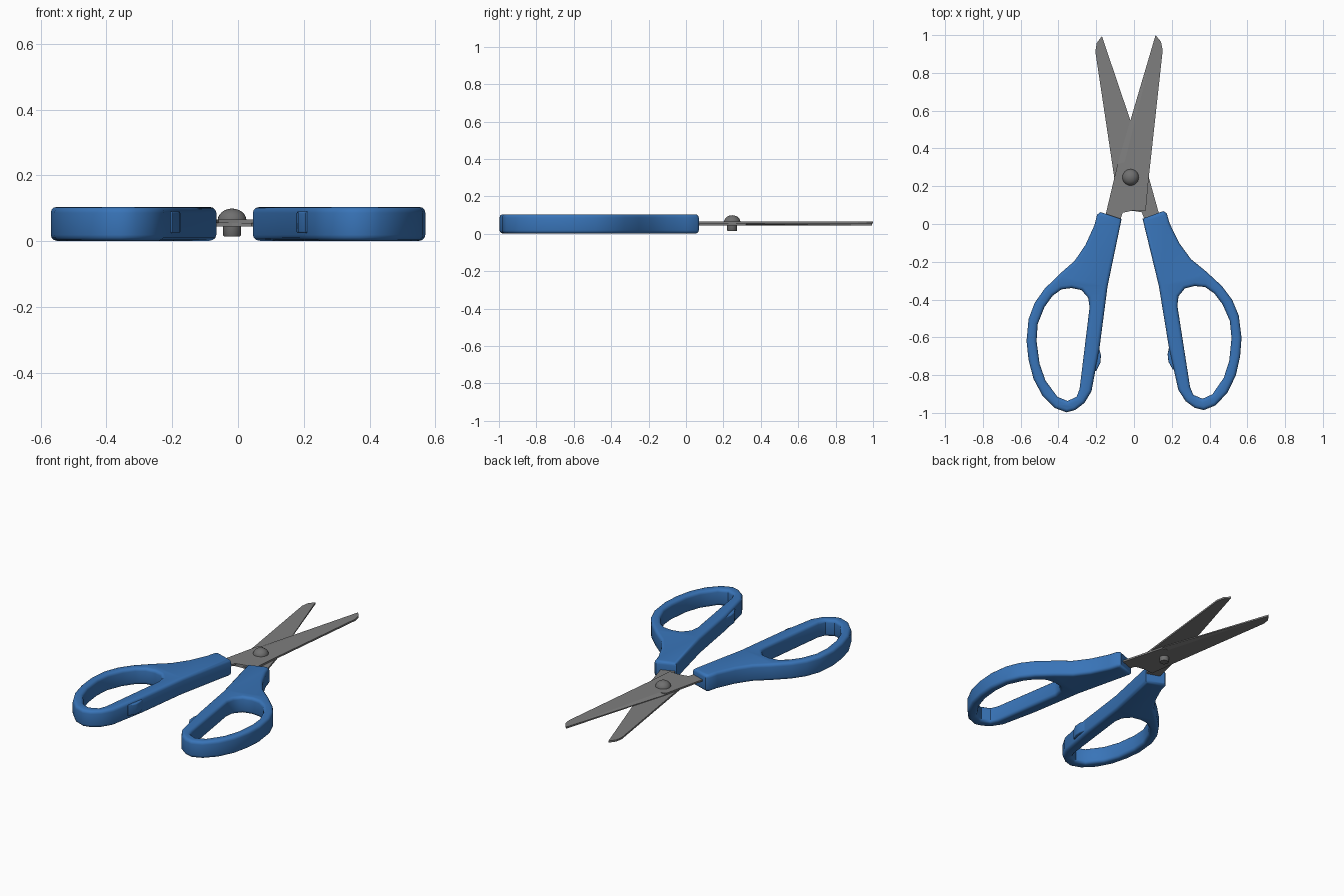
import bpy, bmesh, math

if "Cube" in bpy.data.objects:
    bpy.data.objects.remove(bpy.data.objects["Cube"])


def material(name, rgb):
    m = bpy.data.materials.new(name)
    m.diffuse_color = (*rgb, 1)
    m.use_nodes = True
    m.node_tree.nodes["Principled BSDF"].inputs["Base Color"].default_value = m.diffuse_color
    return m


BLUE = material("blue plastic", (0.04, 0.175, 0.48))
STEEL = material("grey steel", (0.21, 0.21, 0.21))
SCREW = material("dark steel", (0.16, 0.16, 0.16))


def flip(pts, axis, pivot, angle):
    """Mirror points about x = axis, then turn them about the pivot."""
    c, s = math.cos(angle), math.sin(angle)
    out = []
    for x, y in pts:
        x, y = 2 * axis - x - pivot[0], y - pivot[1]
        out.append((pivot[0] + c * x - s * y, pivot[1] + s * x + c * y))
    return out


def finish(ob, mat, angle=40):
    ob.data.materials.clear()
    ob.data.materials.append(mat)
    bpy.ops.object.select_all(action='DESELECT')
    ob.select_set(True)
    bpy.context.view_layer.objects.active = ob
    bpy.ops.object.shade_smooth_by_angle(angle=math.radians(angle))


def rounded_plate(name, loops, z, half, bevel):
    """Filled outline (with holes), extruded with rounded rims."""
    cu = bpy.data.curves.new(name, 'CURVE')
    cu.dimensions = '2D'
    cu.fill_mode = 'BOTH'
    cu.extrude, cu.bevel_depth, cu.offset = half - bevel, bevel, -bevel
    cu.bevel_resolution = 2
    for pts in loops:
        sp = cu.splines.new('POLY')
        sp.points.add(len(pts) - 1)
        for p, (x, y) in zip(sp.points, pts):
            p.co = (x, y, 0, 1)
        sp.use_cyclic_u = True
    ob = bpy.data.objects.new(name, cu)
    ob.location.z = z
    bpy.context.collection.objects.link(ob)
    bpy.ops.object.select_all(action='DESELECT')
    ob.select_set(True)
    bpy.context.view_layer.objects.active = ob
    bpy.ops.object.convert(target='MESH')
    ob = bpy.context.view_layer.objects.active
    bm = bmesh.new()
    bm.from_mesh(ob.data)
    bmesh.ops.remove_doubles(bm, verts=bm.verts, dist=0.0002)
    bmesh.ops.recalc_face_normals(bm, faces=bm.faces)
    bm.to_mesh(ob.data)
    bm.free()
    finish(ob, BLUE)


# Handles: outline, finger hole and the small stop on the inner edge
outer = [(-0.177, 0.063), (-0.066, 0.026), (-0.14, -0.33), (-0.183, -0.66),
         (-0.225, -0.885), (-0.262, -0.947), (-0.31, -0.984), (-0.357, -0.997),
         (-0.42, -0.974), (-0.484, -0.91), (-0.532, -0.82), (-0.558, -0.72),
         (-0.569, -0.62), (-0.558, -0.503), (-0.526, -0.418), (-0.474, -0.344),
         (-0.394, -0.265), (-0.315, -0.196), (-0.257, -0.111), (-0.209, -0.005),
         (-0.195, 0.05)]
hole = [(-0.33, -0.339), (-0.278, -0.35), (-0.243, -0.39), (-0.235, -0.44),
        (-0.288, -0.873), (-0.304, -0.915), (-0.352, -0.937), (-0.405, -0.915),
        (-0.468, -0.83), (-0.5, -0.74), (-0.516, -0.62), (-0.51, -0.53),
        (-0.474, -0.44), (-0.431, -0.38), (-0.384, -0.346)]
stop = [(-0.215, -0.64), (-0.187, -0.645), (-0.175, -0.695), (-0.178, -0.735),
        (-0.2, -0.778), (-0.225, -0.77)]
for side in ("left", "right"):
    o, h, s = outer, hole, stop
    if side == "right":
        o, h, s = (flip(p, 0, (0, -0.6), 0.033) for p in (outer, hole, stop))
    rounded_plate(side + "_handle", [o, h], 0.0525, 0.0515, 0.018)
    rounded_plate(side + "_handle_stop", [s], 0.057, 0.033, 0.006)

# Blades: flat plate from tip to tang with a ground cutting edge
outline = [(0.114, 1.0), (0.143, 0.965), (0.152, 0.92), (0.077, 0.235),
           (0.062, 0.069), (0.0, 0.072), (-0.06, 0.06), (-0.085, -0.02),
           (-0.11, -0.1), (-0.16, -0.1), (-0.15, 0.05), (-0.087, 0.317)]
ground = [(-0.05, 0.328), (0.07, 0.804)]


def blade(name, pts, grind, z_in, z_out):
    bm = bmesh.new()
    inner = [bm.verts.new((x, y, z_in)) for x, y in pts]
    top = [bm.verts.new((x, y, z_out)) for x, y in pts]
    g = [bm.verts.new((x, y, z_out)) for x, y in grind]
    low = bm.verts.new((*pts[-1], z_in + (z_out - z_in) * 0.25))
    bm.faces.new(inner)
    bm.faces.new(top + g)
    for i in range(len(pts) - 2):
        bm.faces.new((inner[i], inner[i + 1], top[i + 1], top[i]))
    bm.faces.new((inner[-2], inner[-1], low, top[-1], top[-2]))
    bm.faces.new((inner[-1], inner[0], top[0], low))
    bm.faces.new((low, top[0], g[1], g[0]))
    bm.faces.new((low, g[0], top[-1]))
    bmesh.ops.recalc_face_normals(bm, faces=bm.faces)
    me = bpy.data.meshes.new(name)
    bm.to_mesh(me)
    bm.free()
    ob = bpy.data.objects.new(name, me)
    bpy.context.collection.objects.link(ob)
    finish(ob, STEEL, 5)


blade("upper_blade", outline, ground, 0.0555, 0.066)
pivot = (-0.013, 0.25)
blade("lower_blade", flip(outline, -0.013, pivot, 0.04),
      flip(ground, -0.013, pivot, 0.04), 0.0545, 0.044)

# Pivot screw: lathe profile (radius, height) with a domed head
profile = [(0, 0.014), (0.024, 0.014), (0.027, 0.018), (0.027, 0.05), (0.044, 0.05),
           (0.044, 0.062)]
profile += [(0.044 * math.cos(a), 0.062 + 0.037 * math.sin(a))
            for a in (math.radians(15 * k) for k in range(1, 6))] + [(0, 0.099)]
bm = bmesh.new()
vs = [bm.verts.new((r, 0, z)) for r, z in profile]
es = [bm.edges.new(e) for e in zip(vs, vs[1:])]
bmesh.ops.spin(bm, geom=vs + es, cent=(0, 0, 0), axis=(0, 0, 1),
               angle=2 * math.pi, steps=24)
bmesh.ops.remove_doubles(bm, verts=bm.verts, dist=0.0001)
bmesh.ops.recalc_face_normals(bm, faces=bm.faces)
me = bpy.data.meshes.new("pivot_screw")
bm.to_mesh(me)
bm.free()
screw = bpy.data.objects.new("pivot_screw", me)
screw.location = (-0.018, 0.247, 0)
bpy.context.collection.objects.link(screw)
finish(screw, SCREW)
